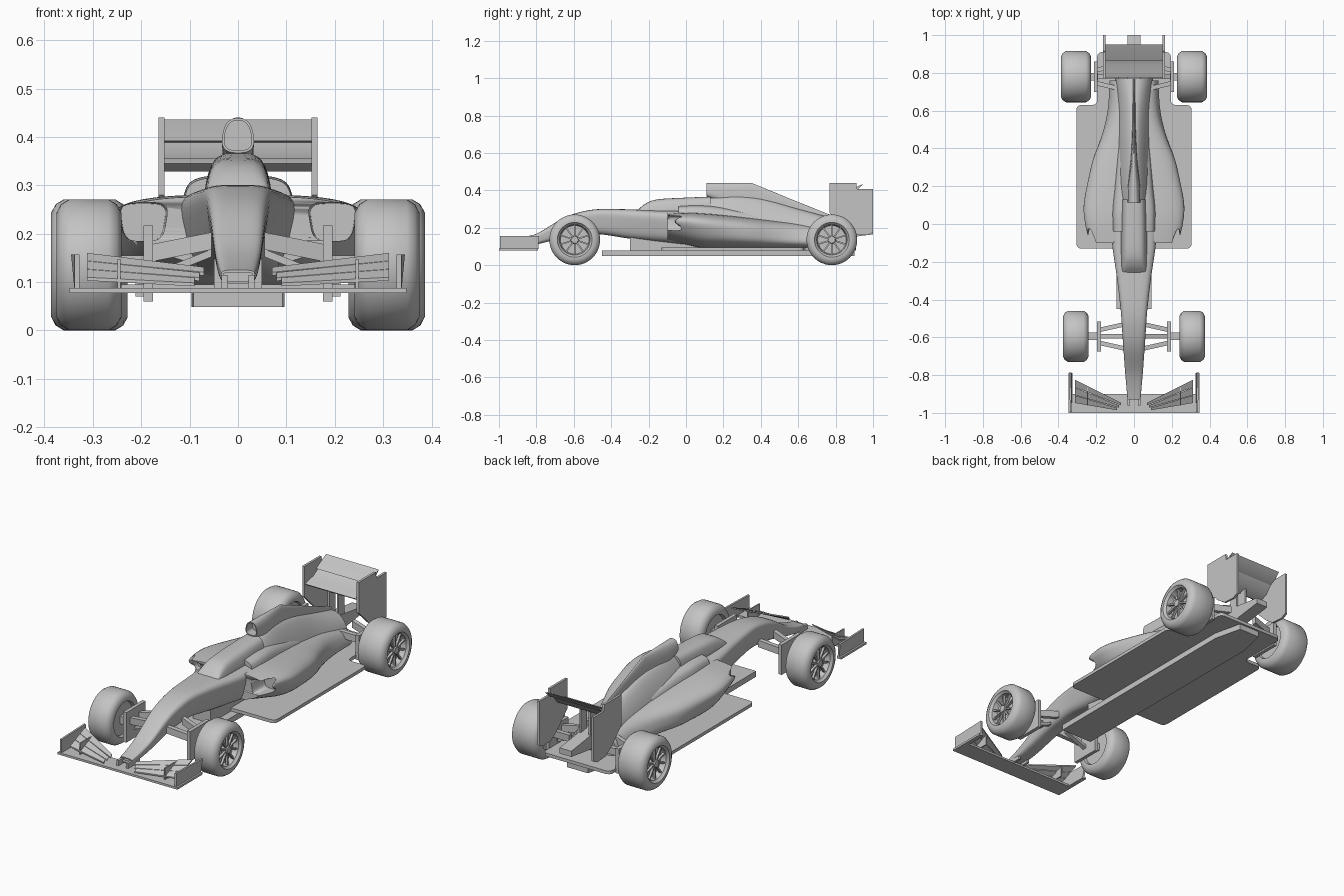
import bpy, bmesh, math
from mathutils import Vector, Matrix

cube = bpy.data.objects.get("Cube")
if cube:
    bpy.data.objects.remove(cube, do_unlink=True)

grey = bpy.data.materials.new("plain_grey")
grey.use_nodes = True
grey.diffuse_color = (0.55, 0.55, 0.55, 1)
grey.node_tree.nodes["Principled BSDF"].inputs["Base Color"].default_value = (0.55, 0.55, 0.55, 1)


def finish(name, bm, mirror=False, angle=35):
    """Turn a bmesh into a shaded object, optionally mirrored left to right."""
    bmesh.ops.remove_doubles(bm, verts=bm.verts, dist=1e-5)
    bmesh.ops.recalc_face_normals(bm, faces=bm.faces)
    mesh = bpy.data.meshes.new(name)
    bm.to_mesh(mesh)
    bm.free()
    mesh.materials.append(grey)
    ob = bpy.data.objects.new(name, mesh)
    bpy.context.collection.objects.link(ob)
    bpy.ops.object.select_all(action="DESELECT")
    ob.select_set(True)
    bpy.context.view_layer.objects.active = ob
    bpy.ops.object.shade_smooth_by_angle(angle=math.radians(angle))
    if mirror:
        ob.modifiers.new("mirror", "MIRROR").use_mirror_merge = False
    return ob


def blend(rows, steps):
    """Resample rows of numbers with a Catmull-Rom curve."""
    out = []
    for i in range(len(rows) - 1):
        a, b, c, d = (rows[max(0, min(len(rows) - 1, i + k))] for k in (-1, 0, 1, 2))
        for s in range(steps):
            t = s / steps
            out.append([0.5 * (2 * q + (r - p) * t + (2 * p - 5 * q + 4 * r - u) * t * t
                               + (3 * q - p - 3 * r + u) * t ** 3)
                        for p, q, r, u in zip(a, b, c, d)])
    return out + [list(rows[-1])]


def loft(name, rows, power=3, steps=5, sides=40, x=0, recess=0, mirror=False):
    """Rounded sections along y. Row: y, half width, bottom, top, taper."""
    bm = bmesh.new()
    rings = []
    for y, w, lo, hi, taper in blend(rows, steps):
        ring = []
        for i in range(sides):
            a = 2 * math.pi * (i + 0.5) / sides
            c, s = math.cos(a), math.sin(a)
            u = math.copysign(abs(c) ** (2 / power), c)
            t = math.copysign(abs(s) ** (2 / power), s)
            u *= 1 + taper * (t - math.copysign(1, taper)) / 2
            ring.append(bm.verts.new((x + w * u, y, (lo + hi) / 2 + t * (hi - lo) / 2)))
        rings.append(ring)
    for p, q in zip(rings, rings[1:]):
        for i in range(sides):
            j = (i + 1) % sides
            bm.faces.new((p[i], p[j], q[j], q[i]))
    front = bm.faces.new(rings[0])
    bm.faces.new(rings[-1])
    if recess:
        bmesh.ops.recalc_face_normals(bm, faces=bm.faces)
        bmesh.ops.inset_region(bm, faces=[front], thickness=0.005)
        hole = bmesh.ops.extrude_face_region(bm, geom=[front])["geom"]
        bmesh.ops.translate(bm, vec=(0, recess, 0), verts=[v for v in hole if isinstance(v, bmesh.types.BMVert)])
        bm.faces.remove(front)
    return finish(name, bm, mirror)


def prism(name, pts, move, mirror=False, bevel=0, both=False):
    """Flat outline of 3D points pushed along a vector."""
    bm = bmesh.new()
    face = bm.faces.new([bm.verts.new(p) for p in pts])
    new = bmesh.ops.extrude_face_region(bm, geom=[face])["geom"]
    bmesh.ops.translate(bm, vec=move, verts=[g for g in new if isinstance(g, bmesh.types.BMVert)])
    if bevel:
        d = Vector(move).normalized()
        edges = [e for e in bm.edges
                 if abs((e.verts[0].co - e.verts[1].co).normalized().dot(d)) > 0.99]
        bmesh.ops.bevel(bm, geom=edges, offset=bevel, segments=4, affect="EDGES", profile=0.5)
    return finish(name, bm, mirror)


def box(name, x, y, z, mirror=False):
    pts = [(x[0], y[0], z[0]), (x[1], y[0], z[0]), (x[1], y[1], z[0]), (x[0], y[1], z[0])]
    return prism(name, pts, (0, 0, z[1] - z[0]), mirror)


def arm(name, a, b, depth, height):
    """Suspension link from a to b with a rectangular section."""
    pts = [Vector(p) + Vector((0, sy * depth, -height)) for p, sy in ((a, -1), (b, -1), (b, 1), (a, 1))]
    return prism(name, pts, (0, 0, 2 * height), True)


# nose and cockpit tub
loft("nose_and_tub", [(-.93, .036, .097, .125, .1), (-.86, .042, .10, .145, .1),
                      (-.78, .050, .115, .178, .15), (-.66, .060, .145, .25, .2),
                      (-.565, .068, .16, .284, .25), (-.46, .077, .165, .30, .3),
                      (-.29, .10, .14, .298, .35), (-.1, .128, .12, .291, .3),
                      (.1, .13, .1, .29, 0)], power=4, recess=.015)
box("keel", (-.05, .05), (-.3, .1), (.06, .16))

# cockpit hood and shoulders
loft("cockpit_hood", [(-.26, .068, .27, .293, -.1), (-.215, .073, .27, .33, -.25),
                      (-.15, .075, .27, .352, -.3), (0, .075, .27, .361, -.3),
                      (.13, .072, .27, .366, -.3)], power=3.5)
loft("shoulders", [(-.04, .12, .25, .317, -.2), (.07, .122, .25, .321, -.2),
                   (.2, .115, .22, .31, -.25), (.4, .10, .2, .27, -.3)], power=3.5)

# side pods with air inlets
pods = loft("side_pods", [(-.1, .275, .135, .277, .45), (0, .298, .11, .281, .38),
                          (.1, .297, .09, .277, .28), (.25, .25, .09, .263, .1),
                          (.45, .185, .09, .24, -.1), (.6, .157, .09, .225, -.3),
                          (.76, .145, .09, .20, -.3)], sides=48)
for side in (-1, 1):
    cutter = loft("inlet_cutter", [(-.2, .058, .185, .267, .25), (.0, .05, .185, .262, .25)],
                  power=4, steps=1, x=side * .196)
    cutter.hide_render = True
    cutter.hide_viewport = True
    cut = pods.modifiers.new("inlet", "BOOLEAN")
    cut.operation = "DIFFERENCE"
    cut.solver = "EXACT"
    cut.object = cutter

# engine cover, air box and fin
loft("engine_cover", [(.05, .12, .1, .335, -.5), (.2, .13, .1, .375, -.6), (.4, .125, .1, .355, -.65),
                      (.6, .12, .1, .30, -.6), (.77, .12, .1, .255, -.4)], power=2.5)
loft("air_box_and_fin", [(.11, .038, .367, .439, -.3), (.2, .036, .33, .44, -.3), (.35, .02, .3, .44, -.5),
                         (.55, .009, .25, .358, -.3), (.77, .006, .2, .27, 0)],
     power=2.6, steps=1, recess=.05)

# floor and plank
half = [(.305, -.13), (.305, .63), (.195, .63), (.195, .91)]
outline = half + [(-x, y) for x, y in reversed(half)]
prism("floor", [(x, y, .078) for x, y in outline], (0, 0, .017), bevel=.025)
plank = [(.092, -.45), (.096, .75), (.06, .9)]
prism("plank", [(x, y, .048) for x, y in plank + [(-x, y) for x, y in reversed(plank)]], (0, 0, .03))

# front wing
box("front_wing_plane", (-.348, .348), (-1, -.9), (.077, .088))
box("front_wing_foot", (.325, .348), (-.9, -.79), (.077, .088), True)
prism("front_wing_endplate", [(.338, -.995, .085), (.338, -.79, .085), (.345, -.785, .157), (.338, -.995, .157)],
      (-.01, 0, 0), True)
box("front_wing_fence", (.243, .249), (-.96, -.86), (.088, .148), True)
box("nose_pylon", (.022, .034), (-.96, -.86), (.085, .115), True)
for i in range(3):
    def station(x, front, back, low, high, t):
        return (x, front + (back - front) * t, low + (high - low) * t)
    t0, t1 = i / 3 - .02, i / 3 + .3
    prism("front_wing_flap", [station(.09 - .01 * i, -.985, -.945, .092, .125, t0),
                              station(.312, -.945, -.82, .104, .155, t0),
                              station(.312, -.945, -.82, .104, .155, t1),
                              station(.09 - .01 * i, -.985, -.945, .092, .125, t1)],
          (0, 0, .007), True)

# rear wing
plate = [(.768, .44), (.91, .44), (.915, .406), (1, .406), (1, .175), (.97, .16), (.90, .165), (.85, .2), (.768, .28)]
prism("rear_wing_endplate", [(.152, y, z) for y, z in plate], (.012, 0, 0), True)
for name, foil in (("rear_wing_main", [(.775, .345), (.80, .328), (.85, .345), (.885, .388), (.84, .362), (.80, .356)]),
                   ("rear_wing_flap", [(.865, .392), (.885, .388), (.92, .405), (.95, .436), (.90, .412)])):
    prism(name, [(-.153, y, z) for y, z in foil], (.306, 0, 0))
box("rear_wing_strut", (.022, .032), (.79, .84), (.18, .345), True)
prism("tail_box", [(-.034, .74, .13), (-.034, 1, .165), (-.034, 1, .195), (-.034, .74, .23)], (.068, 0, 0))

# suspension
for end, y, inner, low, high in (("front", -.595, .055, .06, .217), ("rear", .78, .08, .07, .20)):
    shift = 0 if end == "front" else .017
    box(end + "_upright", (.176 + shift, .195 + shift), (y - .08, y + .08), (low, high), True)
    for dy in (-.035, .035):
        lift = .185 if end == "front" else .175
        arm(end + "_upper_arm", (inner, y + dy * 1.8, lift), (.18 + shift, y + dy, .16), .012, .018)
    arm(end + "_lower_arm", (inner, y, .16), (.18 + shift, y, .11), .012, .008)
    box(end + "_axle", (.19, .27), (y - .02, y + .02), (.115, .155), True)


def wheel(name, x, y, hw):
    """Turned tyre and rim with spokes and a hub on the outer side."""
    r = .1355
    profile = [(-hw + .015, 0), (-hw + .015, .085), (-hw, .09), (-hw, .108), (-hw + .009, .125),
               (-hw + .026, r), (hw - .026, r), (hw - .009, .125), (hw, .108), (hw, .093),
               (hw - .006, .089), (hw - .012, .082), (hw - .04, .076), (hw - .04, 0)]
    bm = bmesh.new()
    verts = [bm.verts.new((a, 0, b)) for a, b in profile]
    edges = [bm.edges.new(p) for p in zip(verts, verts[1:])]
    bmesh.ops.spin(bm, geom=verts + edges, axis=(1, 0, 0), cent=(0, 0, 0), angle=2 * math.pi, steps=48)
    bmesh.ops.translate(bm, vec=(x, y, r), verts=bm.verts)
    finish(name + "_tyre", bm, True)

    bm = bmesh.new()
    for i in range(10):
        m = (Matrix.Translation((x + hw - .022, y, r)) @ Matrix.Rotation(i * math.pi / 5, 4, "X")
             @ Matrix.Translation((0, 0, .047)) @ Matrix.Diagonal((.012, .008, .068, 1)))
        bmesh.ops.create_cube(bm, size=1, matrix=m)
    m = Matrix.Translation((x + hw - .025, y, r)) @ Matrix.Rotation(math.pi / 2, 4, "Y")
    bmesh.ops.create_cone(bm, cap_ends=True, segments=20, radius1=.022, radius2=.018, depth=.03, matrix=m)
    finish(name + "_spokes", bm, True)


wheel("front_wheel", .308, -.595, .067)
wheel("rear_wheel", .307, .78, .079)
